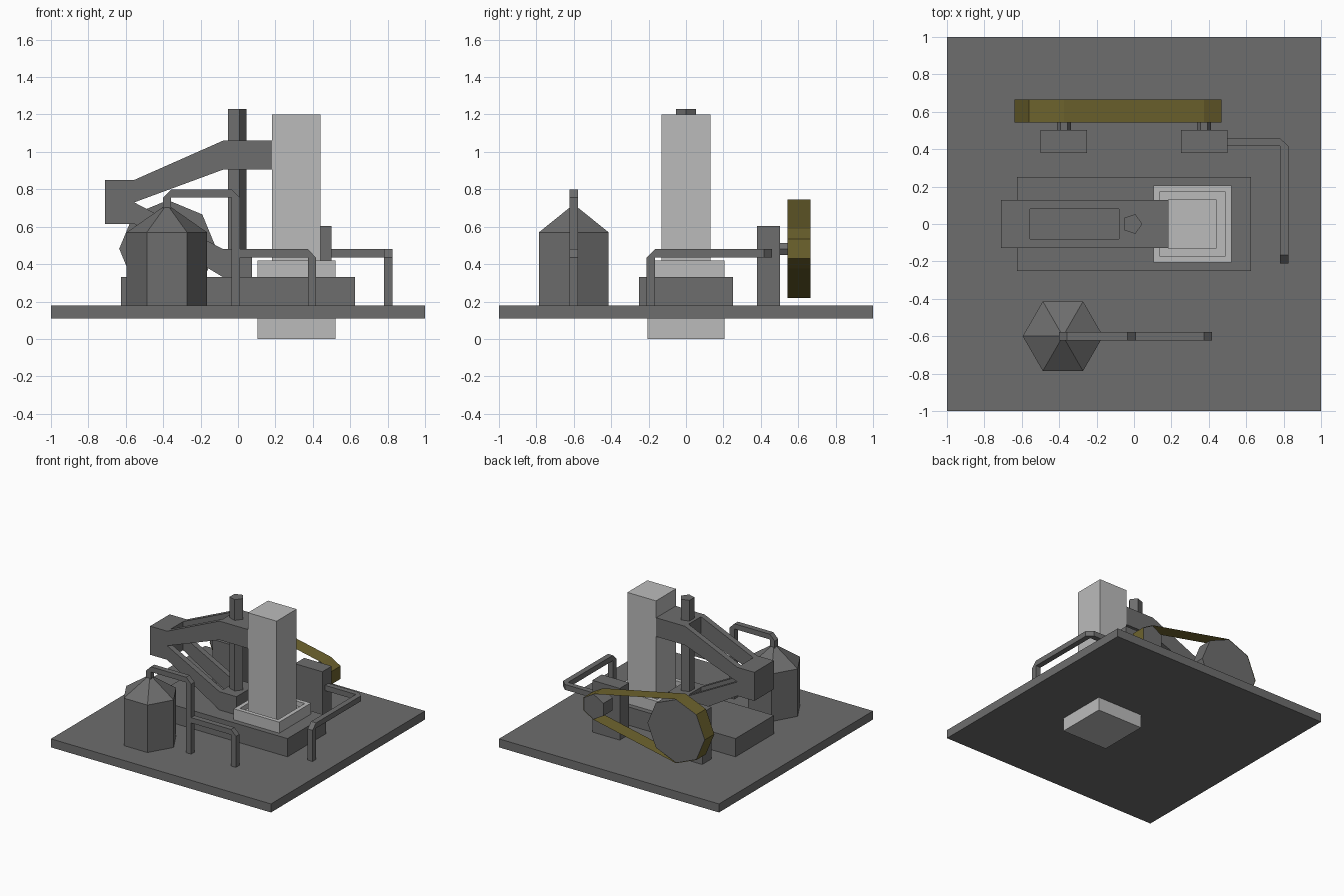
import bpy, bmesh, math
from mathutils import Vector

if "Cube" in bpy.data.objects:
    bpy.data.objects.remove(bpy.data.objects["Cube"])


def material(name, rgb):
    m = bpy.data.materials.new(name)
    m.diffuse_color = (*rgb, 1)
    m.use_nodes = True
    m.node_tree.nodes["Principled BSDF"].inputs["Base Color"].default_value = m.diffuse_color
    return m


GREY = material("dark grey", (0.155, 0.155, 0.155))
LIGHT = material("light grey", (0.5, 0.5, 0.5))
OLIVE = material("olive belt", (0.155, 0.125, 0.027))


def finish(bm, name, mat):
    bmesh.ops.recalc_face_normals(bm, faces=bm.faces)
    me = bpy.data.meshes.new(name)
    bm.to_mesh(me)
    bm.free()
    me.materials.append(mat)
    ob = bpy.data.objects.new(name, me)
    bpy.context.collection.objects.link(ob)
    return ob


def prism(name, pts, axis, lo, hi, mat=GREY, caps=True):
    """Extrude a 2D outline along an axis; outline is xz for y, yz for x, xy for z."""
    place = {"x": lambda a, b, t: (t, a, b),
             "y": lambda a, b, t: (a, t, b),
             "z": lambda a, b, t: (a, b, t)}[axis]
    bm = bmesh.new()
    r0 = [bm.verts.new(place(a, b, lo)) for a, b in pts]
    r1 = [bm.verts.new(place(a, b, hi)) for a, b in pts]
    n = len(pts)
    for i in range(n):
        j = (i + 1) % n
        bm.faces.new((r0[i], r0[j], r1[j], r1[i]))
    if caps:
        bm.faces.new(r0)
        bm.faces.new(r1)
    return finish(bm, name, mat)


def box(name, x0, x1, y0, y1, z0, z1, mat=GREY):
    return prism(name, [(x0, y0), (x1, y0), (x1, y1), (x0, y1)], "z", z0, z1, mat)


def ngon(cx, cy, r, n, start=0.0):
    return [(cx + r * math.cos(math.radians(start + 360 * i / n)),
             cy + r * math.sin(math.radians(start + 360 * i / n))) for i in range(n)]


# Ground plate and machine bed
box("base_plate", -1, 1, -1, 1, 0.11, 0.18)
box("machine_bed", -0.625, 0.625, -0.25, 0.25, 0.18, 0.33)

# Light socket running through the plate, with a sunken top, and its column
socket = box("socket", 0.105, 0.52, -0.207, 0.207, 0, 0.42, LIGHT)
bm = bmesh.new()
bm.from_mesh(socket.data)
top = max(bm.faces, key=lambda f: f.calc_center_median().z)
bmesh.ops.inset_region(bm, faces=[top], thickness=0.048)
inner = bmesh.ops.extrude_face_region(bm, geom=[top])
bmesh.ops.translate(bm, vec=Vector((0, 0, -0.04)),
                    verts=[v for v in inner["geom"] if isinstance(v, bmesh.types.BMVert)])
if top.is_valid:
    bm.faces.remove(top)
bm.to_mesh(socket.data)
bm.free()
box("column", 0.182, 0.442, -0.13, 0.13, 0.37, 1.2, LIGHT)

# Five-sided post
prism("post", ngon(-0.01, 0, 0.055, 5), "z", 0.32, 1.23)

# Bent arm: solid end blocks joined by paired sloping rails
box("arm_hinge_block", -0.71, -0.555, -0.127, 0.127, 0.615, 0.85)
box("arm_upper_block", -0.08, 0.19, -0.127, 0.127, 0.905, 1.06)
box("arm_lower_block", -0.08, 0.075, -0.127, 0.127, 0.33, 0.48)
rails = {"upper": [(-0.555, 0.85), (-0.08, 1.06), (-0.08, 0.905), (-0.555, 0.73)],
         "lower": [(-0.555, 0.73), (-0.08, 0.48), (-0.08, 0.33), (-0.555, 0.615)]}
for level, pts in rails.items():
    for side, s in (("front", -1), ("back", 1)):
        prism(f"arm_{level}_rail_{side}", pts, "y", s * 0.127, s * 0.08)

# Six-sided tank with pointed roof
prism("tank", ngon(-0.38, -0.6, 0.215, 6), "z", 0.18, 0.57)
bm = bmesh.new()
rim = [bm.verts.new((x, y, 0.57)) for x, y in ngon(-0.38, -0.6, 0.215, 6)]
apex = bm.verts.new((-0.38, -0.6, 0.72))
for i in range(6):
    bm.faces.new((rim[i], rim[(i + 1) % 6], apex))
finish(bm, "tank_roof", GREY)

# Square pipes with cut corners beside the tank
W = 0.045
prism("tank_pipe", [(-0.402, 0.69), (-0.402, 0.755), (-0.357, 0.8), (-0.035, 0.8),
                    (0.01, 0.755), (0.01, 0.18), (-0.035, 0.18), (-0.035, 0.757),
                    (-0.357, 0.757), (-0.357, 0.69)], "y", -0.6225, -0.5775)
prism("branch_pipe", [(0.01, 0.48), (0.373, 0.48), (0.417, 0.435), (0.417, 0.18),
                      (0.373, 0.18), (0.373, 0.436), (0.01, 0.436)], "y", -0.6225, -0.5775)

# Pipe leaving the drive housing
prism("drive_pipe", [(0.5, 0.416), (0.78, 0.416), (0.78, -0.165), (0.825, -0.165),
                     (0.825, 0.416), (0.78, 0.46), (0.5, 0.46)], "z", 0.436, 0.48)
prism("drive_pipe_drop", [(-0.165, 0.48), (-0.21, 0.436), (-0.21, 0.18), (-0.165, 0.18)],
      "x", 0.78, 0.825)

# Drive housings, shafts and wheels
WZ = 0.482
for name, x, r, n, start in (("large", -0.375, 0.26, 8, 0), ("small", 0.375, 0.103, 6, 30)):
    box(f"{name}_housing", x - 0.125, x + 0.125, 0.38, 0.503, 0.18, 0.605)
    prism(f"{name}_shaft", ngon(x, WZ, 0.037, 6), "y", 0.5, 0.55)
    prism(f"{name}_wheel", ngon(x, WZ, r, n, start), "y", 0.544, 0.664)

# Thin belt sheet around both wheels: left half of large, right half of small
big = ngon(-0.375, WZ, 0.263, 8, 90)[:5]
small = ngon(0.375, WZ, 0.106, 6, -90)[:4]
prism("belt", big + small, "y", 0.543, 0.665, OLIVE, caps=False)
